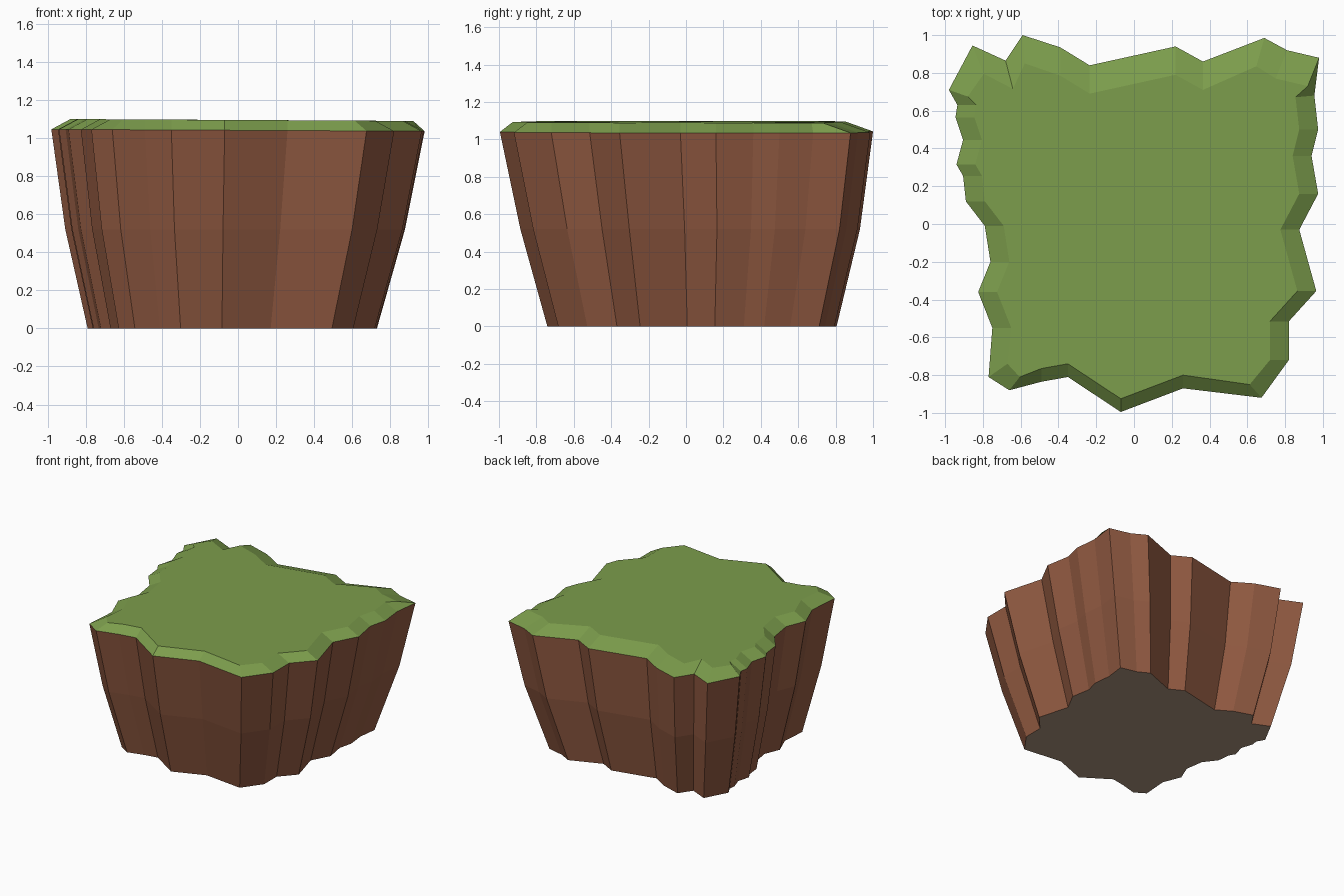
import bpy, bmesh

if "Cube" in bpy.data.objects:
    bpy.data.objects.remove(bpy.data.objects["Cube"])

def material(name, srgb):
    m = bpy.data.materials.new(name)
    lin = [((c / 255 + 0.055) / 1.055) ** 2.4 for c in srgb]
    m.diffuse_color = (*lin, 1)
    m.use_nodes = True
    m.node_tree.nodes["Principled BSDF"].inputs["Base Color"].default_value = m.diffuse_color
    return m

GRASS = material("grass green", (124, 157, 76))
SOIL = material("soil brown", (147, 91, 66))
STONE = material("underside grey brown", (175, 149, 127))

# Jagged rim of the block, counter-clockwise seen from above
RIM = [(-.98, .71), (-.935, .63), (-.945, .565), (-.905, .445), (-.94, .315),
       (-.905, .255), (-.89, .12), (-.79, -.01), (-.76, -.2), (-.825, -.36),
       (-.75, -.55), (-.77, -.81), (-.66, -.88), (-.49, -.835), (-.35, -.81),
       (-.07, -.995), (.26, -.87), (.675, -.92), (.82, -.72), (.82, -.515),
       (.965, -.355), (.875, -.03), (.975, .16), (.94, .36), (.975, .5),
       (.955, .68), (.98, .88), (.81, .92), (.69, .985), (.365, .86),
       (.22, .94), (-.235, .84), (-.39, .935), (-.59, 1.0), (-.68, .865),
       (-.855, .945)]

def clamp(v):
    return max(0, min(1, v))

def scaled(s, dx, dy, z):
    return [(x * s + dx, y * s + dy, z) for x, y in RIM]

def tilt(x, z):
    return z - 0.005 * x

# Rings: foot, bulging middle, rim, and the inset lawn edge
foot = scaled(.775, -.03, .03, 0)
middle = scaled(.91, -.015, .02, .52)
rim = [(x, y, tilt(x, 1.04)) for x, y in RIM]
lawn = []
for x, y in RIM:
    side = .1 * clamp((abs(x) - .55) / .2) * (1 if x > 0 else -1)
    if y > .75:
        side *= .6
    back = .15 * clamp((y - .67) / .17)
    front = .07 * clamp((-y - .72) / .08)
    lawn.append((x - side, y - back + front, tilt(x, 1.094)))

def loft(name, rings, mats, cap_bottom, cap_top):
    bm = bmesh.new()
    loops = [[bm.verts.new(p) for p in ring] for ring in rings]
    n = len(RIM)
    for a, b in zip(loops, loops[1:]):
        for i in range(n):
            j = (i + 1) % n
            bm.faces.new((a[i], a[j], b[j], b[i]))
    if cap_bottom:
        bm.faces.new(loops[0][::-1]).material_index = len(mats) - 1
    if cap_top:
        bm.faces.new(loops[-1])
    me = bpy.data.meshes.new(name)
    # materials go on first so face material indices stay valid
    for m in mats:
        me.materials.append(m)
    bm.to_mesh(me)
    bm.free()
    bpy.context.collection.objects.link(bpy.data.objects.new(name, me))

# Earth block with flat underside, and grass cap with sloped edge
loft("earth_block", [foot, middle, rim], [SOIL, STONE], True, False)
loft("grass_cap", [rim, lawn], [GRASS], False, True)
